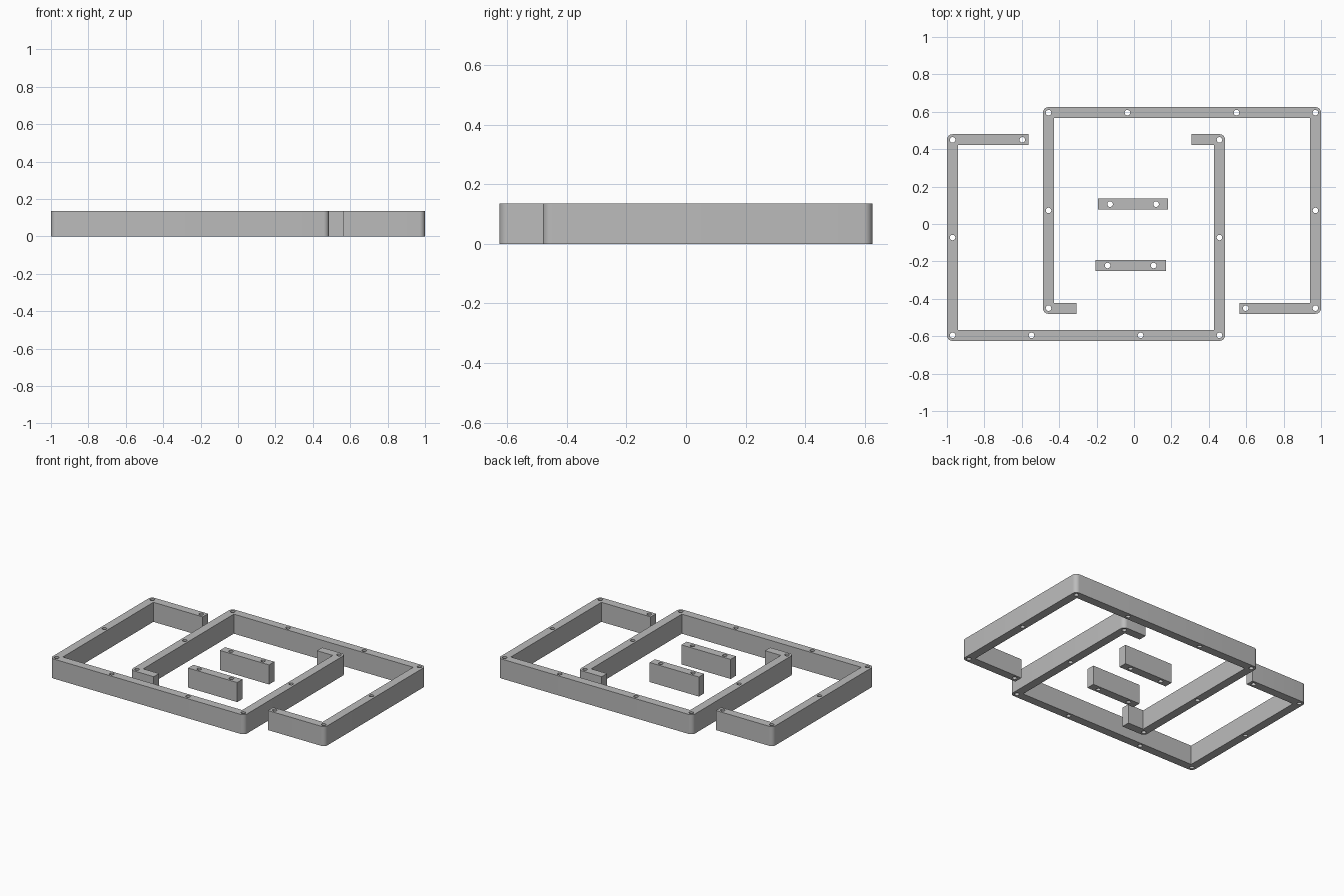
import bpy
import bmesh
from math import cos, sin, pi, radians
from mathutils import Vector

HEIGHT = 0.135
WALL = 0.058
ROUND = 0.03
HOLE = 0.015

cube = bpy.data.objects.get("Cube")
if cube:
    bpy.data.objects.remove(cube, do_unlink=True)

grey = bpy.data.materials.new("plain grey")
grey.diffuse_color = (0.5, 0.5, 0.5, 1)
grey.use_nodes = True
grey.node_tree.nodes["Principled BSDF"].inputs["Base Color"].default_value = (0.5, 0.5, 0.5, 1)


def arc(cx, cy, radius, start, sweep, steps):
    return [(cx + radius * cos(start + sweep * i / steps),
             cy + radius * sin(start + sweep * i / steps)) for i in range(steps + 1)]


def extruded_plate(name, outline, holes, turned=False):
    """Extrude an outline with round through holes up to the common height."""
    bm = bmesh.new()
    loops = [outline] + [arc(x, y, HOLE, 0, 2 * pi, 16)[:-1] for x, y in holes]
    edges = []
    for loop in loops:
        verts = [bm.verts.new((x, y, 0)) for x, y in loop]
        edges += [bm.edges.new((v, verts[i - 1])) for i, v in enumerate(verts)]
    bmesh.ops.triangle_fill(bm, edges=edges, use_beauty=True, normal=(0, 0, 1))
    top = bmesh.ops.extrude_face_region(bm, geom=bm.faces[:])["geom"]
    bmesh.ops.translate(bm, vec=Vector((0, 0, HEIGHT)),
                        verts=[g for g in top if isinstance(g, bmesh.types.BMVert)])
    bmesh.ops.recalc_face_normals(bm, faces=bm.faces[:])
    if turned:
        for v in bm.verts:
            v.co.x, v.co.y = -v.co.x, -v.co.y
    mesh = bpy.data.meshes.new(name)
    bm.to_mesh(mesh)
    bm.free()
    mesh.materials.append(grey)
    obj = bpy.data.objects.new(name, mesh)
    bpy.context.collection.objects.link(obj)
    bpy.ops.object.select_all(action="DESELECT")
    obj.select_set(True)
    bpy.context.view_layer.objects.active = obj
    bpy.ops.object.shade_smooth_by_angle(angle=radians(30))


# Open frame: rounded outer corners, square inner corners, a long and a short return arm
x0, x1, y0, y1 = -1.0, 0.487, -0.625, 0.48
long_end, short_end = -0.565, 0.308
outline = [(long_end, y1)]
corners = [(x0 + ROUND, y1 - ROUND), (x0 + ROUND, y0 + ROUND),
           (x1 - ROUND, y0 + ROUND), (x1 - ROUND, y1 - ROUND)]
for i, (cx, cy) in enumerate(corners):
    outline += arc(cx, cy, ROUND, pi / 2 * (i + 1), pi / 2, 8)
outline += [(short_end, y1), (short_end, y1 - WALL),
            (x1 - WALL, y1 - WALL), (x1 - WALL, y0 + WALL),
            (x0 + WALL, y0 + WALL), (x0 + WALL, y1 - WALL),
            (long_end, y1 - WALL)]

# Screw holes at the corners, along the walls and near the long arm's end
mid_y = (y0 + y1) / 2
holes = corners + [(x0 + ROUND, mid_y), (x1 - ROUND, mid_y),
                   (-0.548, y0 + ROUND), (0.035, y0 + ROUND), (-0.597, y1 - ROUND)]

# The second frame is the first one turned half way round
extruded_plate("front_frame", outline, holes)
extruded_plate("back_frame", outline, holes, turned=True)

# Two loose bars in the middle
for name, cx, cy in (("back_bar", -0.005, 0.106), ("front_bar", -0.018, -0.222)):
    half, side = 0.188, WALL / 2
    rect = [(cx - half, cy - side), (cx + half, cy - side),
            (cx + half, cy + side), (cx - half, cy + side)]
    extruded_plate(name, rect, [(cx - 0.123, cy), (cx + 0.123, cy)])
